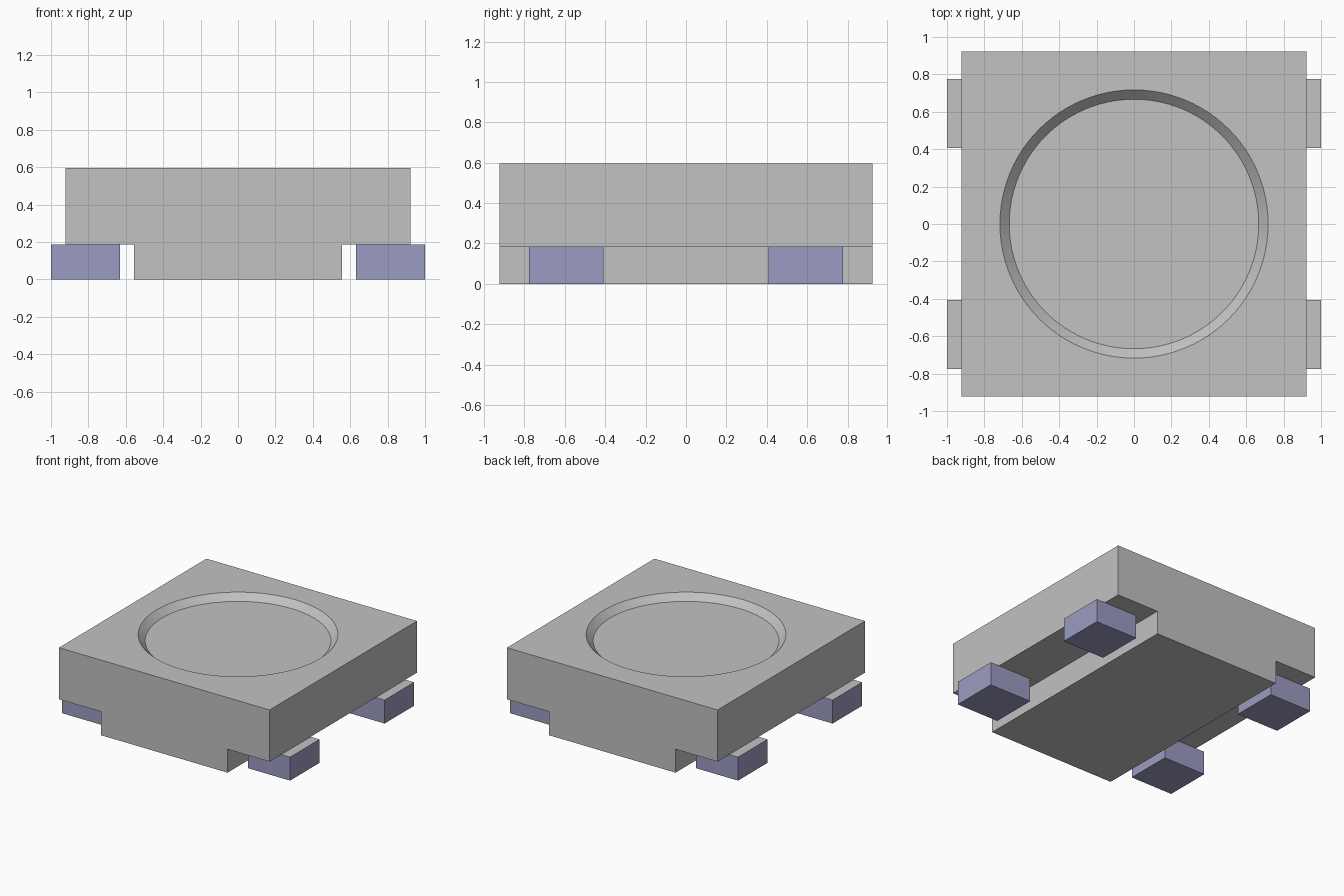
import bpy
import bmesh
import math

if "Cube" in bpy.data.objects:
    bpy.data.objects.remove(bpy.data.objects["Cube"], do_unlink=True)


def material(name, colour):
    m = bpy.data.materials.new(name)
    m.use_nodes = True
    m.diffuse_color = (*colour, 1)
    m.node_tree.nodes["Principled BSDF"].inputs["Base Color"].default_value = (*colour, 1)
    return m


GREY = material("light_grey", (0.54, 0.54, 0.54))
LILAC = material("muted_lilac", (0.33, 0.33, 0.54))


def new_object(name, bm, *mats):
    bmesh.ops.recalc_face_normals(bm, faces=bm.faces)
    mesh = bpy.data.meshes.new(name)
    bm.to_mesh(mesh)
    bm.free()
    for m in mats:
        mesh.materials.append(m)
    ob = bpy.data.objects.new(name, mesh)
    bpy.context.collection.objects.link(ob)
    return ob


HALF, STEM, STEP, TOP = 0.923, 0.555, 0.186, 0.595

# Body: T-shaped profile extruded from front to back
half = [(STEM, 0), (STEM, STEP), (HALF, STEP), (HALF, TOP)]
profile = half + [(-x, z) for x, z in reversed(half)]
bm = bmesh.new()
front = bm.faces.new([bm.verts.new((x, -HALF, z)) for x, z in profile])
ext = bmesh.ops.extrude_face_region(bm, geom=[front])
for v in ext["geom"]:
    if isinstance(v, bmesh.types.BMVert):
        v.co.y = HALF
body = new_object("body", bm, GREY)

# Shallow round recess with a 45 degree wall, cut into the top
DEPTH, R_FLOOR, EXTRA = 0.05, 0.667, 0.05
height = DEPTH + EXTRA
bm = bmesh.new()
bmesh.ops.create_cone(bm, cap_ends=True, segments=96, radius1=R_FLOOR,
                      radius2=R_FLOOR + height, depth=height)
bmesh.ops.translate(bm, verts=bm.verts, vec=(0, 0, TOP - DEPTH + height / 2))
cutter = new_object("recess_cutter", bm, GREY)
cutter.hide_render = True

cut = body.modifiers.new("recess", 'BOOLEAN')
cut.operation = 'DIFFERENCE'
cut.solver = 'EXACT'
cut.object = cutter
bpy.ops.object.select_all(action='DESELECT')
body.select_set(True)
bpy.context.view_layer.objects.active = body
bpy.ops.object.modifier_apply(modifier="recess")
bpy.data.objects.remove(cutter, do_unlink=True)
bpy.ops.object.shade_smooth_by_angle(angle=math.radians(20))

# Four contact pads under the overhangs, lilac with grey tops
PAD = 0.369
for side, sx in (("left", 1), ("right", -1)):
    for end, sy in (("front", -1), ("back", 1)):
        bm = bmesh.new()
        bmesh.ops.create_cube(bm, size=1)
        for v in bm.verts:
            v.co = (sx * (1 - PAD / 2) + v.co.x * PAD,
                    sy * 0.592 + v.co.y * PAD,
                    (v.co.z + 0.5) * STEP)
        bm.normal_update()
        for f in bm.faces:
            f.material_index = 1 if f.normal.z > 0.5 else 0
        new_object(f"pad_{end}_{side}", bm, LILAC, GREY)
